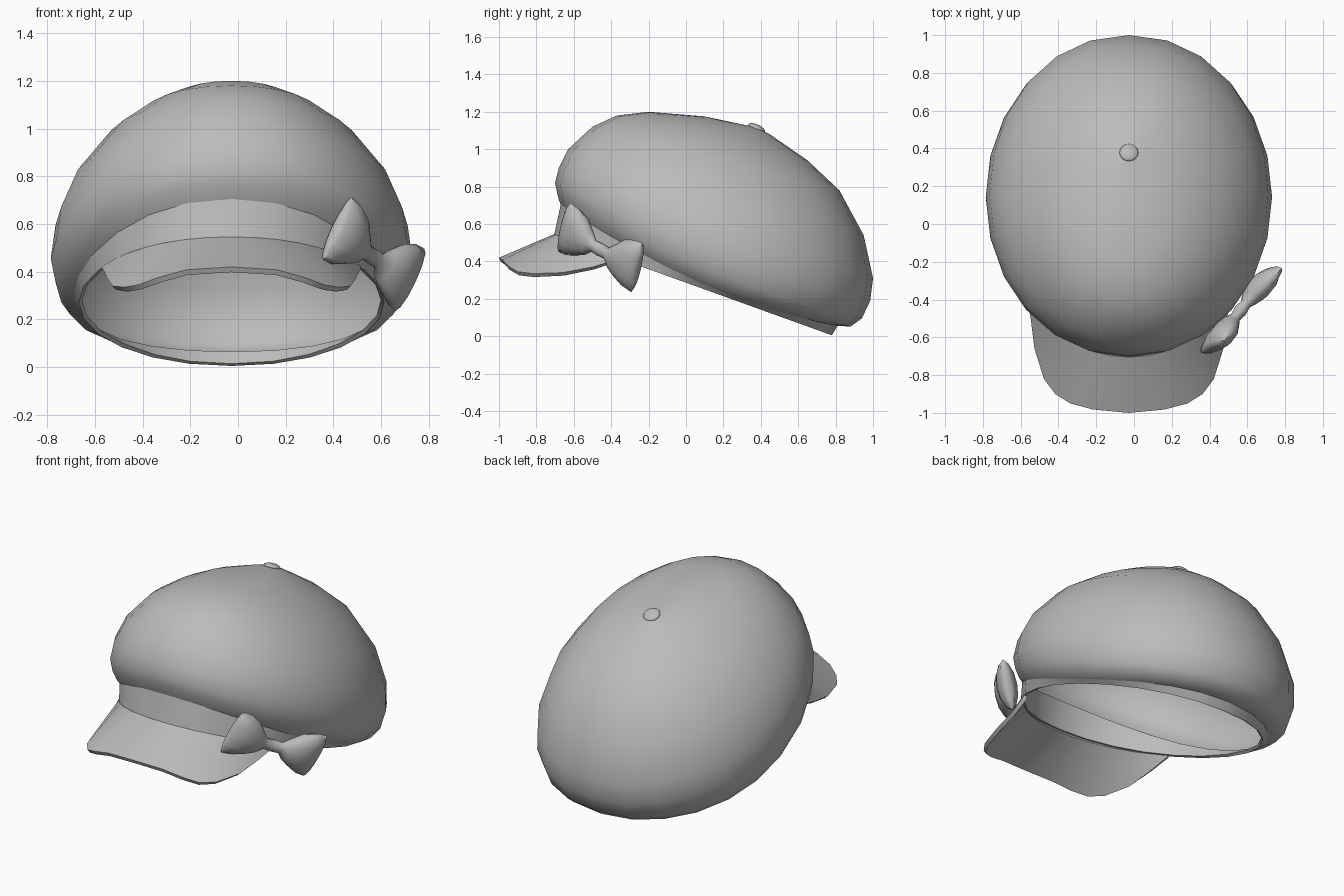
import bpy, bmesh, math
from mathutils import Vector

cube = bpy.data.objects.get("Cube")
if cube:
    bpy.data.objects.remove(cube, do_unlink=True)

grey = bpy.data.materials.new("cloth grey")
grey.use_nodes = True
grey.diffuse_color = (0.5, 0.5, 0.5, 1)
grey.node_tree.nodes["Principled BSDF"].inputs["Base Color"].default_value = (0.5, 0.5, 0.5, 1)

CX = -0.027   # middle of the cap
SIDES = 24


def finish(obj, thickness=0, offset=-1):
    """Thicken if asked, then colour and smooth."""
    bpy.ops.object.select_all(action='DESELECT')
    obj.select_set(True)
    bpy.context.view_layer.objects.active = obj
    if thickness:
        mod = obj.modifiers.new("thickness", 'SOLIDIFY')
        mod.thickness = thickness
        mod.offset = offset
        bpy.ops.object.modifier_apply(modifier=mod.name)
    obj.data.materials.append(grey)
    bpy.ops.object.shade_smooth_by_angle(angle=math.radians(58))


def loft(name, rows, closed=True, caps=False, thickness=0, offset=-1):
    """Skin a list of equal-length point rows."""
    bm = bmesh.new()
    grid = [[bm.verts.new(p) for p in row] for row in rows]
    n = len(rows[0])
    for a, b in zip(grid, grid[1:]):
        for i in range(n if closed else n - 1):
            j = (i + 1) % n
            bm.faces.new((a[i], a[j], b[j], b[i]))
    if caps:
        bm.faces.new(grid[0])
        bm.faces.new(grid[-1])
        bmesh.ops.recalc_face_normals(bm, faces=bm.faces)
    mesh = bpy.data.meshes.new(name)
    bm.to_mesh(mesh)
    bm.free()
    obj = bpy.data.objects.new(name, mesh)
    bpy.context.collection.objects.link(obj)
    finish(obj, thickness, offset)


def ring_point(ring, t):
    """Point on a tilted oval; t = 0 is the front, the sides sag a little."""
    fy, fz, by, bz, w, sag = ring
    s, c = math.sin(t), math.cos(t)
    x = CX + w * math.copysign(abs(s) ** 0.95, s)
    y = (fy + by) / 2 + c * (fy - by) / 2
    z = (fz + bz) / 2 + c * (fz - bz) / 2 - sag * s * s
    return Vector((x, y, z))


def oval(ring):
    return [ring_point(ring, math.tau * i / SIDES) for i in range(SIDES)]


# Crown: front y, z, back y, z, half width, sag
crown = [
    (-0.67, 0.705, 0.81, 0.055, 0.665, 0.09),
    (-0.68, 0.73, 0.88, 0.052, 0.70, 0.088),
    (-0.69, 0.77, 0.94, 0.095, 0.737, 0.08),
    (-0.70, 0.82, 0.985, 0.19, 0.758, 0.05),
    (-0.68, 0.90, 1.00, 0.31, 0.738, 0.01),
    (-0.63, 1.00, 0.95, 0.54, 0.665, 0),
    (-0.50, 1.12, 0.82, 0.78, 0.52, 0),
    (-0.37, 1.18, 0.65, 0.94, 0.37, 0),
    (-0.20, 1.20, 0.52, 1.03, 0.25, 0),
    (0.10, 1.175, 0.44, 1.085, 0.11, 0),
    (0.36, 1.12, 0.38, 1.115, 0.01, 0),
]
loft("crown", [oval(r) for r in crown])

# Headband
band_bottom = (-0.705, 0.54, 0.78, 0.005, 0.64, 0)
loft("headband", [oval(band_bottom), oval(crown[0])], thickness=0.018)

# Brim: half of the outer edge, mirrored
half = [(0, -1, 0.42), (0.19, -0.982, 0.408), (0.31, -0.95, 0.375),
        (0.39, -0.9, 0.345), (0.45, -0.82, 0.335), (0.5, -0.66, 0.34),
        (0.52, -0.5, 0.37), (0.54, -0.37, 0.41)]
outer = [(CX - x, y, z) for x, y, z in reversed(half[1:])]
outer += [(CX + x, y, z) for x, y, z in half]
last = len(half) - 1
inner = [ring_point(band_bottom, math.radians(57) * i / last) + Vector((0, 0, 0.006))
         for i in range(-last, last + 1)]
loft("brim", [inner, outer], closed=False, thickness=0.024, offset=1)

# Top button
bpy.ops.mesh.primitive_uv_sphere_add(segments=16, ring_count=8, radius=0.05,
                                     location=(CX, 0.378, 1.112))
button = bpy.context.object
button.name = "top_button"
button.scale.z = 0.4
button.rotation_euler.x = math.radians(-25)
finish(button)

# Bow: sections along its length (position, half height, half thickness)
centre = Vector((0.569, -0.456, 0.474))
along = Vector((0.31, 0.395, -0.22)).normalized()
tall = Vector((0.12, 0.06, 0.258)).normalized()
out = along.cross(tall).normalized()
side = [(0.283, 0.105, 0.018), (0.268, 0.147, 0.035), (0.21, 0.142, 0.058),
        (0.145, 0.113, 0.06), (0.09, 0.072, 0.045), (0.05, 0.034, 0.028)]
sections = [(-s, h, d) for s, h, d in side] + [(0, 0.036, 0.036)] + side[::-1]
rows = []
for s, h, d in sections:
    row = []
    for i in range(12):
        a = math.tau * i / 12
        row.append(centre + along * s + tall * (h * math.cos(a))
                   + out * (d * math.sin(a)) - tall * 0.012 * (abs(s) < 0.1))
    rows.append(row)
loft("side_bow", rows, caps=True)
